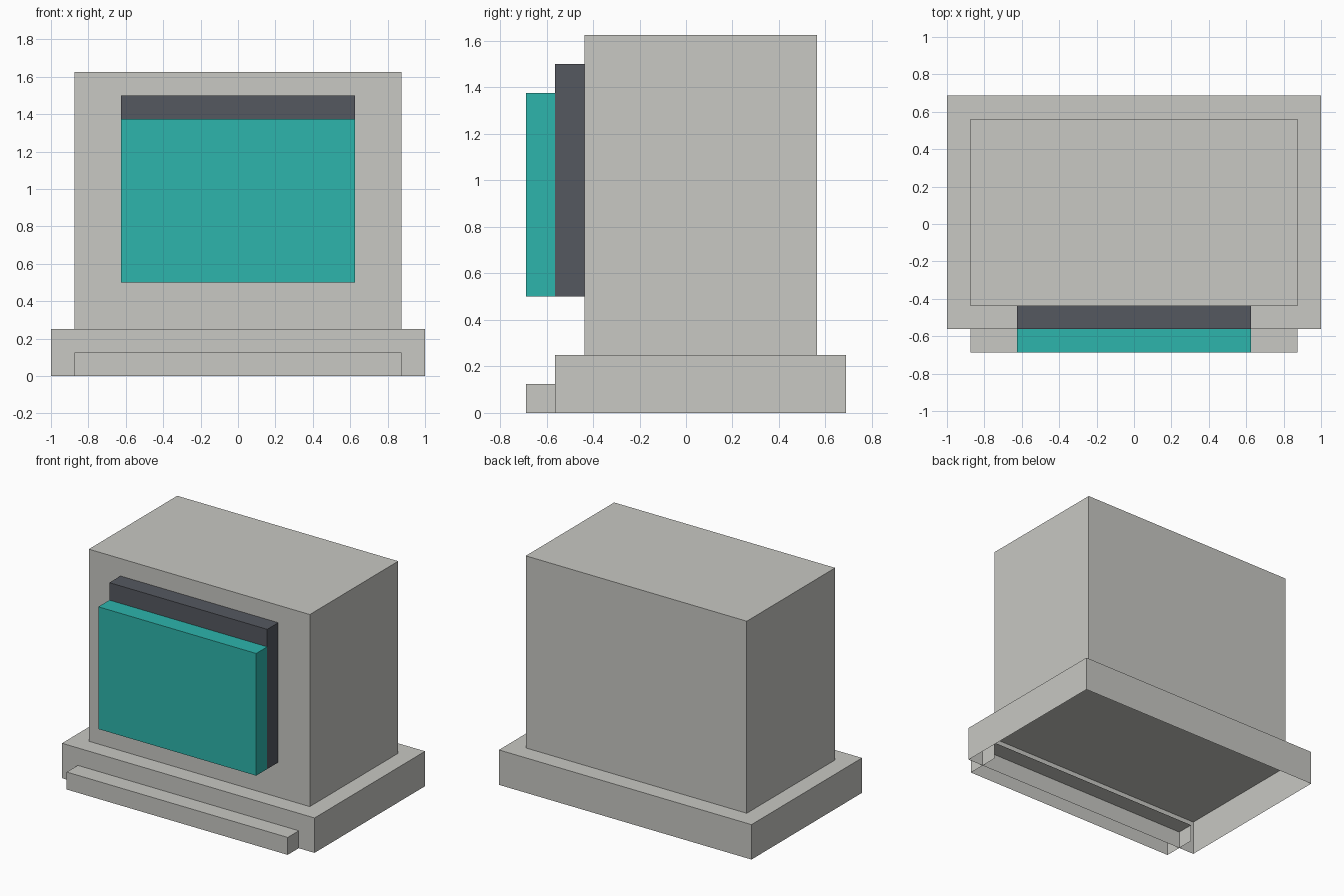
import bpy, bmesh
from mathutils import Vector

if "Cube" in bpy.data.objects:
    bpy.data.objects.remove(bpy.data.objects["Cube"])


def material(name, rgb):
    m = bpy.data.materials.new(name)
    m.diffuse_color = (*rgb, 1.0)
    m.use_nodes = True
    m.node_tree.nodes["Principled BSDF"].inputs["Base Color"].default_value = m.diffuse_color
    return m


GREY = material("light_grey", (0.578, 0.578, 0.546))
DARK = material("dark_slate", (0.091, 0.098, 0.117))
TEAL = material("teal", (0.026, 0.462, 0.413))


def block(name, half_width, y, z, mat, open_sides=()):
    """Box centred on x = 0; faces pointing along open_sides are left out."""
    bm = bmesh.new()
    bmesh.ops.create_cube(bm, size=1.0)
    bm.normal_update()
    gone = [f for f in bm.faces
            if any(f.normal.dot(Vector(d)) > 0.9 for d in open_sides)]
    bmesh.ops.delete(bm, geom=gone, context='FACES')
    for v in bm.verts:
        v.co = (v.co.x * 2 * half_width,
                y[0] + (v.co.y + 0.5) * (y[1] - y[0]),
                z[0] + (v.co.z + 0.5) * (z[1] - z[0]))
    me = bpy.data.meshes.new(name)
    bm.to_mesh(me)
    bm.free()
    me.materials.append(mat)
    bpy.context.collection.objects.link(bpy.data.objects.new(name, me))


BOTTOM, BACK = (0, 0, -1), (0, 1, 0)

# Hollow plinth, open underneath
block("base", 1.0, (-0.5625, 0.6875), (0, 0.25), GREY, [BOTTOM])
# Front step, running into the plinth, open underneath and behind
block("front_step", 0.875, (-0.6875, -0.4375), (0, 0.125), GREY, [BOTTOM, BACK])
# Main cabinet
block("body", 0.875, (-0.4375, 0.5625), (0.25, 1.625), GREY, [BOTTOM])
# Front panels
block("dark_panel", 0.625, (-0.5625, -0.4375), (0.5, 1.5), DARK, [BACK])
block("teal_panel", 0.625, (-0.6875, -0.5625), (0.5, 1.375), TEAL, [BACK])
